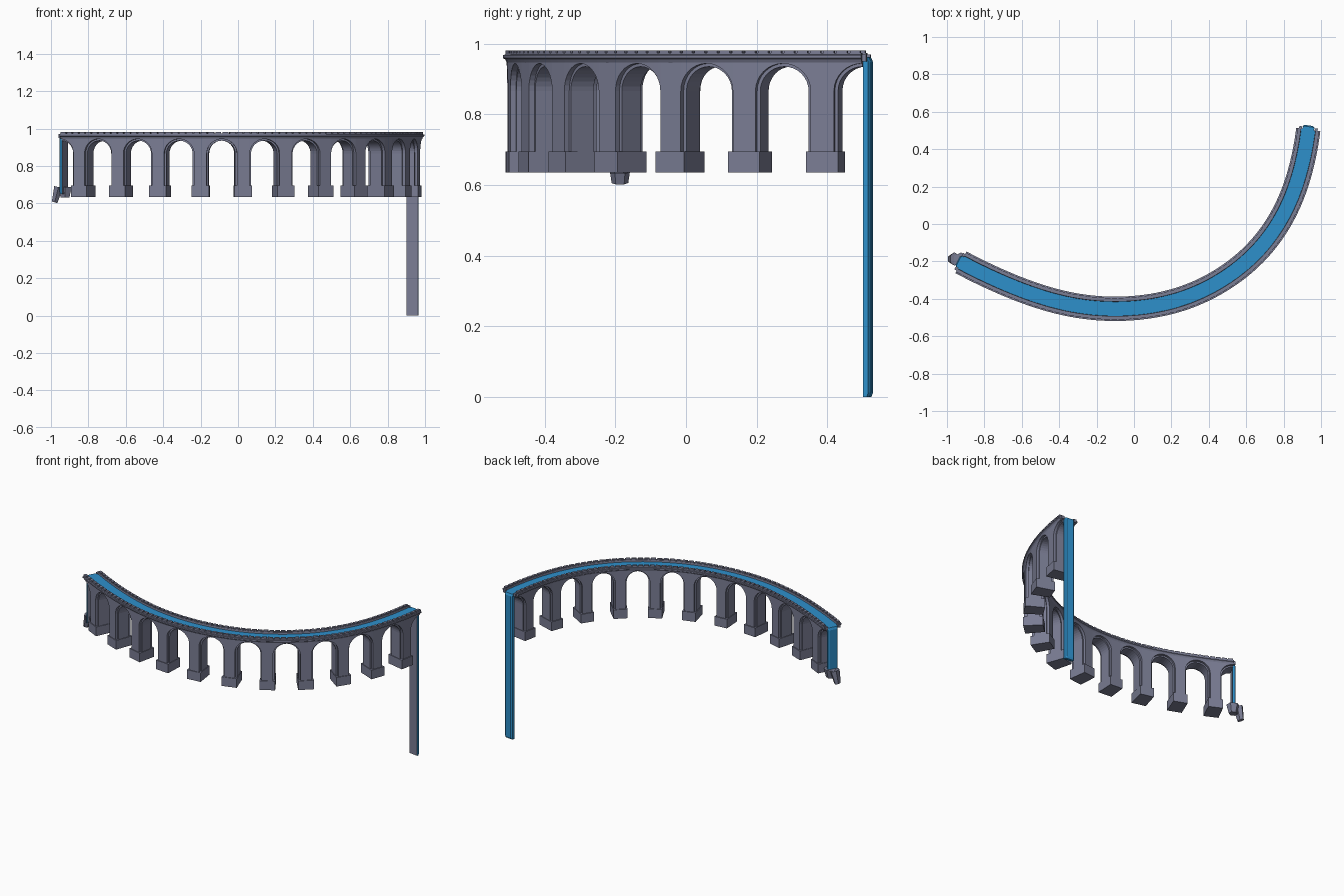
import bpy, bmesh, math
from mathutils import Vector, Matrix

if "Cube" in bpy.data.objects:
    bpy.data.objects.remove(bpy.data.objects["Cube"])


def material(name, rgb):
    m = bpy.data.materials.new(name)
    m.diffuse_color = (*rgb, 1)
    m.use_nodes = True
    m.node_tree.nodes["Principled BSDF"].inputs["Base Color"].default_value = m.diffuse_color
    return m


stone = material("slate stone", (0.195, 0.205, 0.295))
blue = material("blue water", (0.027, 0.28, 0.60))

# Centre line of the aqueduct in plan, through the pier positions
ctrl = [(-.925, -.205), (-.82, -.26), (-.625, -.348), (-.41, -.42), (-.195, -.456),
        (.03, -.453), (.255, -.408), (.455, -.315), (.63, -.185), (.765, -.02),
        (.862, .175), (.915, .385), (.932, .505)]
ctrl = [Vector(p) for p in ctrl]
ext = [2 * ctrl[0] - ctrl[1]] + ctrl + [2 * ctrl[-1] - ctrl[-2]]
path = []
for i in range(len(ctrl) - 1):
    a, b, c, d = ext[i:i + 4]
    for k in range(10):
        t = k / 10
        path.append(.5 * (2 * b + (c - a) * t + (2 * a - 5 * b + 4 * c - d) * t * t
                          + (3 * b - a - 3 * c + d) * t ** 3))
path.append(ctrl[-1])
for _ in range(60):
    path = [path[0]] + [(path[i - 1] + path[i] * 2 + path[i + 1]) / 4
                        for i in range(1, len(path) - 1)] + [path[-1]]
arc = [0.0]
for p, q in zip(path, path[1:]):
    arc.append(arc[-1] + (q - p).length)
T = arc[-1]
N = 11
L = T / N


def plan(s):
    i = 0
    while i < len(arc) - 2 and arc[i + 1] < s:
        i += 1
    return path[i].lerp(path[i + 1], 0) + (path[i + 1] - path[i]) * ((s - arc[i]) / (arc[i + 1] - arc[i]))


def P(s, v, z):
    """Distance along, offset outward, height -> world position."""
    m = min(max(s, .03), T - .03)
    t = (plan(m + .03) - plan(m - .03)).normalized()
    c = plan(s)
    return Vector((c.x + t.y * v, c.y - t.x * v, z))


def finish(bm, name, mats):
    bmesh.ops.recalc_face_normals(bm, faces=bm.faces)
    me = bpy.data.meshes.new(name)
    bm.to_mesh(me)
    bm.free()
    ob = bpy.data.objects.new(name, me)
    bpy.context.collection.objects.link(ob)
    for m in mats:
        me.materials.append(m)
    return ob


def loft(bm, rings):
    """Closed solid through a list of equally long point rings."""
    vs = [[bm.verts.new(p) for p in r] for r in rings]
    n = len(vs[0])
    faces = [bm.faces.new((a[j], a[(j + 1) % n], b[(j + 1) % n], b[j]))
             for a, b in zip(vs, vs[1:]) for j in range(n)]
    faces += [bm.faces.new(vs[0][::-1]), bm.faces.new(vs[-1])]
    return faces


def block(bm, s0, s1, v0, v1, z0, z1):
    loft(bm, [[P(s, v0, z0), P(s, v1, z0), P(s, v1, z1), P(s, v0, z1)] for s in (s0, s1)])


def arch_layer(bm, mid, r, w, spring, bottom, top):
    """One pier with a half arch on each side."""
    hw = L / 2 - r
    block(bm, mid - hw, mid + hw, -w, w, bottom, spring)
    side = [(L / 2 - r * math.cos(a), spring + r * math.sin(a))
            for a in [math.pi / 2 * k / 8 for k in range(9)]]
    cols = [(-s, z) for s, z in reversed(side)] + side
    loft(bm, [[P(mid + s, -w, z), P(mid + s, w, z), P(mid + s, w, top), P(mid + s, -w, top)]
              for s, z in cols])


# Arcade: outer arch faces, narrower inner arch, stepped pier bases
walls, core, base = bmesh.new(), bmesh.new(), bmesh.new()
for i in range(N):
    mid = (i + .5) * L
    arch_layer(walls, mid, .078, .054, .866, .68, .952)
    arch_layer(core, mid, .069, .038, .866, .66, .950)
    block(base, mid - .045, mid + .045, -.059, .059, .635, .695)
finish(walls, "arch_walls", [stone])
finish(core, "inner_arches", [stone])
finish(base, "pier_bases", [stone])

# Deck with cornice, parapets and water trough
half = [(.053, .945), (.058, .955), (.065, .959), (.065, .968), (.058, .969),
        (.058, .974), (.039, .974), (.037, .955)]
section = half + [(-v, z) for v, z in reversed(half)]
deck = bmesh.new()
loft(deck, [[P(T * k / 66, v, z) for v, z in section] for k in range(67)])
finish(deck, "deck_channel", [stone])

# Merlons along both parapets
mer = bmesh.new()
M = N * 6
for k in range(M):
    for sgn in (1, -1):
        s = (k + .5) * T / M
        block(mer, s - .0145, s + .0145, sgn * .041, sgn * .058, .973, .981)
finish(mer, "parapet_merlons", [stone])

# Water in the trough
water = bmesh.new()
loft(water, [[P(s, -.038, .95), P(s, .038, .95), P(s, .038, .962), P(s, -.038, .962)]
             for s in [T * k / 66 for k in range(67)]])
finish(water, "channel_water", [blue])


# Waterfalls: stone-coloured on the side facing the aqueduct
def waterfall(name, s_end, out, z0, z1, w, th):
    prof = [(0, -w), (th * .7, -w), (th, -w * .7), (th, w * .7), (th * .7, w), (0, w)]
    bm = bmesh.new()
    levels = [(z0, .75), (z0 + .012, 1), (z1 - .015, 1), (z1, .7)]
    faces = loft(bm, [[P(s_end + out * d * f, v, z) for d, v in prof] for z, f in levels])
    for k in (5, 11, 17):
        faces[k].material_index = 1
    finish(bm, name, [blue, stone])


waterfall("tall_waterfall", T, 1, 0, .962, .031, .022)
waterfall("short_waterfall", 0, -1, .65, .962, .033, .02)

# End lips beside the waterfalls
lips = bmesh.new()
for s0, s1 in ((-.014, .002), (T - .002, T + .012)):
    for sgn in (1, -1):
        block(lips, s0, s1, sgn * .034, sgn * .05, .95, .97)
finish(lips, "spout_lips", [stone])

# Rocks under the short waterfall
for name, c, size, tilt in (("hanging_rock", (-.970, -.187, .646), (.027, .036, .042), .25),
                            ("rock_ledge", (-.925, -.190, .660), (.042, .038, .028), 0)):
    bm = bmesh.new()
    bmesh.ops.create_cone(bm, cap_ends=True, segments=6, radius1=.65, radius2=1, depth=2,
                          matrix=Matrix.LocRotScale(Vector(c), Matrix.Rotation(tilt, 3, 'Y'), Vector(size)))
    finish(bm, name, [stone])
